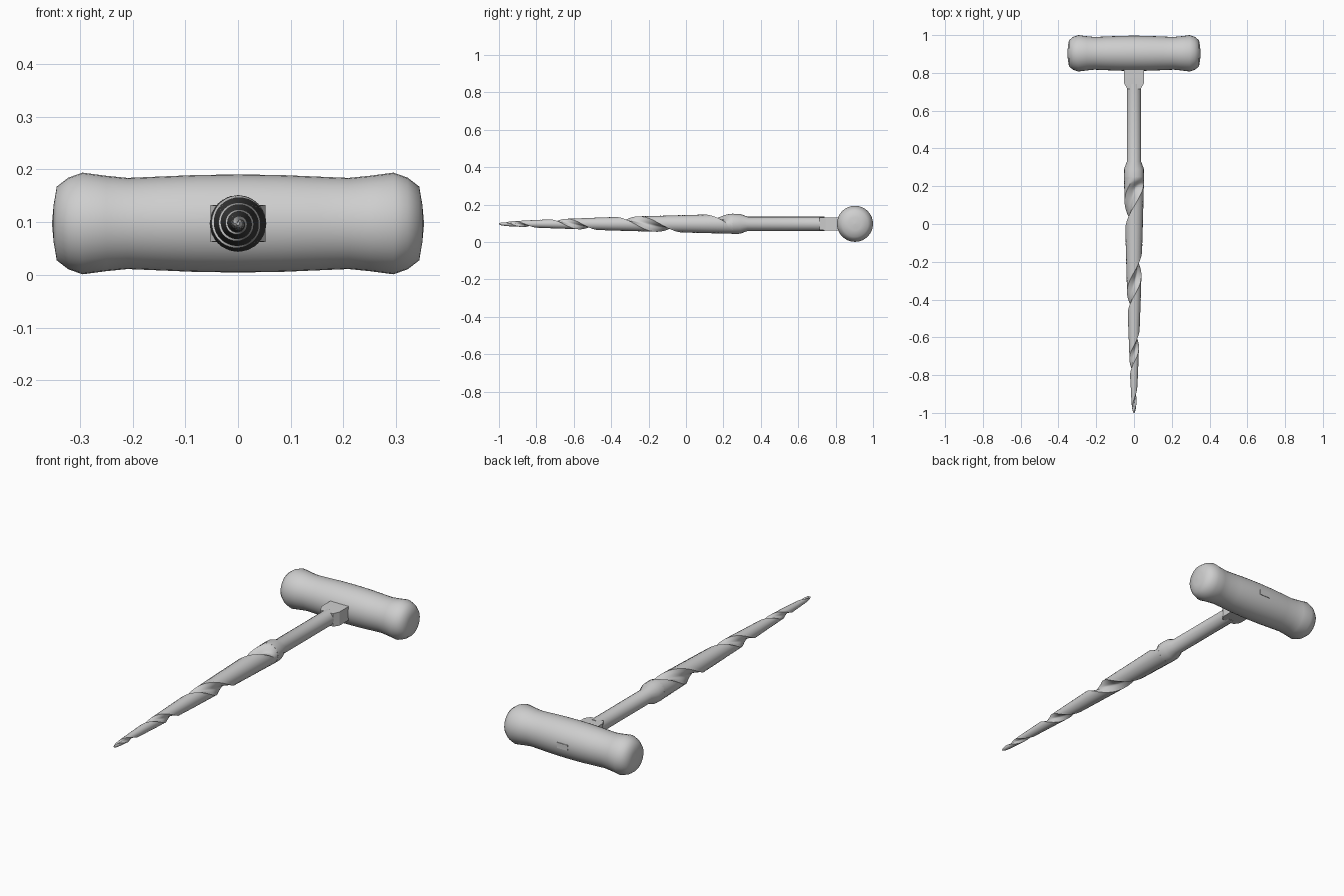
import bpy, bmesh, math
from mathutils import Vector

cube = bpy.data.objects.get("Cube")
if cube:
    bpy.data.objects.remove(cube, do_unlink=True)

grey = bpy.data.materials.new("plain grey")
grey.use_nodes = True
colour = (0.62, 0.62, 0.62, 1)
grey.diffuse_color = colour
grey.node_tree.nodes["Principled BSDF"].inputs["Base Color"].default_value = colour

AXIS_Z = 0.0975      # height of the shaft and handle axes
HANDLE_Y = 0.9035    # handle axis position


def skin(name, rings, smooth_angle):
    """Join rings of points into a closed tube with capped ends."""
    bm = bmesh.new()
    loops = [[bm.verts.new(p) for p in ring] for ring in rings]
    n = len(loops[0])
    for a, b in zip(loops, loops[1:]):
        for i in range(n):
            j = (i + 1) % n
            bm.faces.new((a[i], a[j], b[j], b[i]))
    bm.faces.new(loops[0])
    bm.faces.new(loops[-1])
    bmesh.ops.recalc_face_normals(bm, faces=bm.faces)
    mesh = bpy.data.meshes.new(name)
    bm.to_mesh(mesh)
    bm.free()
    mesh.materials.append(grey)
    obj = bpy.data.objects.new(name, mesh)
    bpy.context.collection.objects.link(obj)
    bpy.ops.object.select_all(action='DESELECT')
    obj.select_set(True)
    bpy.context.view_layer.objects.active = obj
    bpy.ops.object.shade_smooth_by_angle(angle=math.radians(smooth_angle))
    return obj


def circle(n):
    return [(math.cos(math.tau * i / n), math.sin(math.tau * i / n)) for i in range(n)]


def around_y(y, r, unit):
    return [Vector((r * c, y, AXIS_Z + r * s)) for c, s in unit]


# Turned wooden grip lying across the shaft
half = [(0.08, 0.092), (0.15, 0.089), (0.21, 0.0865), (0.25, 0.0905), (0.295, 0.0965),
        (0.322, 0.087), (0.344, 0.07), (0.35, 0.035), (0.353, 0.002)]
profile = [(-x, r) for x, r in reversed(half)] + [(0, 0.093)] + half
skin("handle", [[Vector((x, HANDLE_Y + r * c, AXIS_Z + r * s)) for c, s in circle(32)]
                for x, r in profile], 65)

# Round shaft with the flared collar
shaft = [(0.74, 0.038), (0.33, 0.038), (0.29, 0.053), (0.245, 0.054)]
skin("shaft_and_collar", [around_y(y, r, circle(16)) for y, r in shaft], 30)

# Flat shoulder under the grip, and the tang end showing behind it
corners = [(-1, -1), (1, -1), (1, 1), (-1, 1)]


def flat_bar(name, sections):
    skin(name, [[Vector((w * i, y, AXIS_Z + h * k)) for i, k in corners]
                for y, w, h in sections], 20)


flat_bar("shoulder", [(0.715, 0.036, 0.033), (0.745, 0.052, 0.035), (0.85, 0.052, 0.035)])
flat_bar("tang_end", [(0.85, 0.03, 0.014), (0.998, 0.03, 0.014)])

# Tapered bit with one spiral flute tightening toward the tip
TAPER = [(0.26, 0.054), (0.0, 0.047), (-0.4, 0.036), (-0.8, 0.021),
         (-0.95, 0.013), (-0.985, 0.009), (-1.0, 0.003)]
FLUTE = math.radians(105)
CUTS, BODY = 8, 14


def bit_radius(y):
    for (y0, r0), (y1, r1) in zip(TAPER, TAPER[1:]):
        if y >= y1:
            return r0 + (r1 - r0) * (y0 - y) / (y0 - y1)
    return TAPER[-1][1]


def bit_ring(y):
    r = bit_radius(y)
    s = 0.17 - y
    centre = math.pi / 2 + math.tau * (1.9 * s + 0.58 * s ** 3)
    depth = 0.58 * min(1, max(0, (0.237 - y) / 0.04))
    unit = []
    for i in range(CUTS):
        u = i / CUTS
        a = centre + FLUTE * (u - 0.5)
        k = 1 - depth * math.sin(math.pi * u) ** 0.85
        unit.append((k * math.cos(a), k * math.sin(a)))
    for i in range(BODY):
        a = centre + FLUTE / 2 + (math.tau - FLUTE) * i / BODY
        unit.append((math.cos(a), math.sin(a)))
    return around_y(y, r, unit)


STEPS = 90
skin("spiral_bit", [bit_ring(0.25 - 1.25 * i / STEPS) for i in range(STEPS + 1)], 35)
